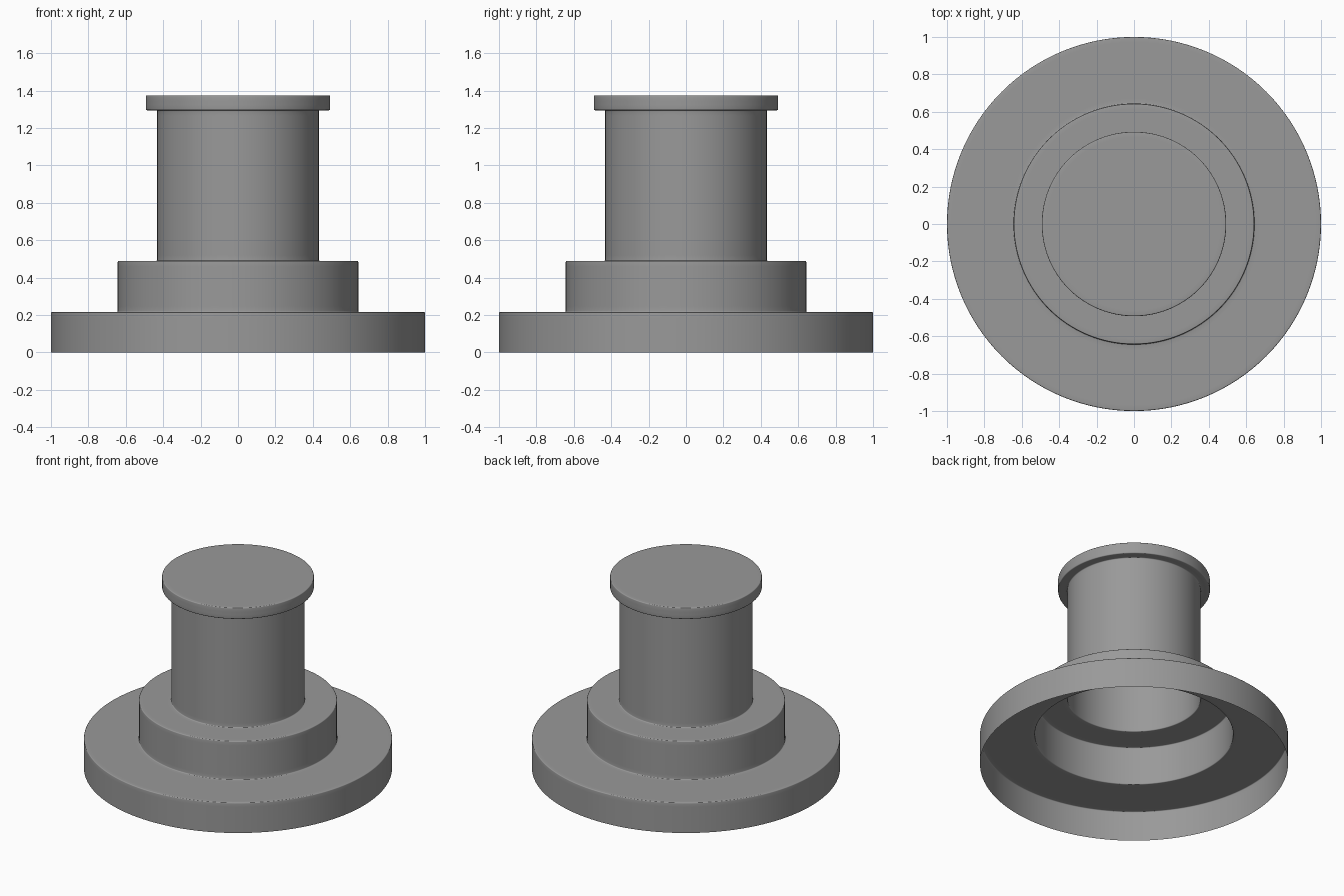
import bpy, bmesh, math
from mathutils import Vector

if "Cube" in bpy.data.objects:
    bpy.data.objects.remove(bpy.data.objects["Cube"])

SEGMENTS = 128
FILLET = 0.006    # tiny rounding on every step
SUPPORT = 0.03    # distance of the holding loops from each corner

# Half profile (radius, height) of the thin open-bottomed shell, rim to top centre
corners = [Vector(p) for p in (
    (1.0, 0.0), (1.0, 0.216),        # wide base flange
    (0.643, 0.216), (0.643, 0.49),   # middle step
    (0.432, 0.49), (0.432, 1.295),   # column
    (0.493, 1.295), (0.493, 1.375),  # cap lip
    (0.0, 1.375))]


def rounded(points):
    """Round each inner corner and add a support loop on both sides."""
    out = [points[0]]
    for a, b, c in zip(points, points[1:], points[2:]):
        d1, d2 = (a - b).normalized(), (c - b).normalized()
        s1 = min(SUPPORT, (a - b).length * 0.4)
        s2 = min(SUPPORT, (c - b).length * 0.4)
        out.append(b + d1 * s1)
        centre = b + (d1 + d2) * FILLET
        for i in range(5):
            t = i / 4 * math.pi / 2
            out.append(centre - d2 * FILLET * math.cos(t) - d1 * FILLET * math.sin(t))
        out.append(b + d2 * s2)
    return out + [points[-1]]


# Lathe the profile around z
bm = bmesh.new()
verts = [bm.verts.new((p.x, 0, p.y)) for p in rounded(corners)]
edges = [bm.edges.new(pair) for pair in zip(verts, verts[1:])]
bmesh.ops.spin(bm, geom=verts + edges, cent=(0, 0, 0), axis=(0, 0, 1),
               angle=math.tau, steps=SEGMENTS, use_duplicate=False)
bmesh.ops.remove_doubles(bm, verts=bm.verts, dist=0.0001)
bm.normal_update()
top = max(bm.faces, key=lambda f: f.calc_center_median().z)
if top.normal.z < 0:
    bmesh.ops.reverse_faces(bm, faces=bm.faces)

mesh = bpy.data.meshes.new("stepped_plug")
bm.to_mesh(mesh)
bm.free()
plug = bpy.data.objects.new("stepped_plug", mesh)
bpy.context.collection.objects.link(plug)

# Single grey colour
grey = bpy.data.materials.new("mid_grey")
grey.diffuse_color = (0.32, 0.32, 0.32, 1)
grey.use_nodes = True
grey.node_tree.nodes["Principled BSDF"].inputs["Base Color"].default_value = grey.diffuse_color
mesh.materials.append(grey)

# Smooth shading
bpy.context.view_layer.objects.active = plug
plug.select_set(True)
bpy.ops.object.shade_smooth_by_angle(angle=math.radians(40))
